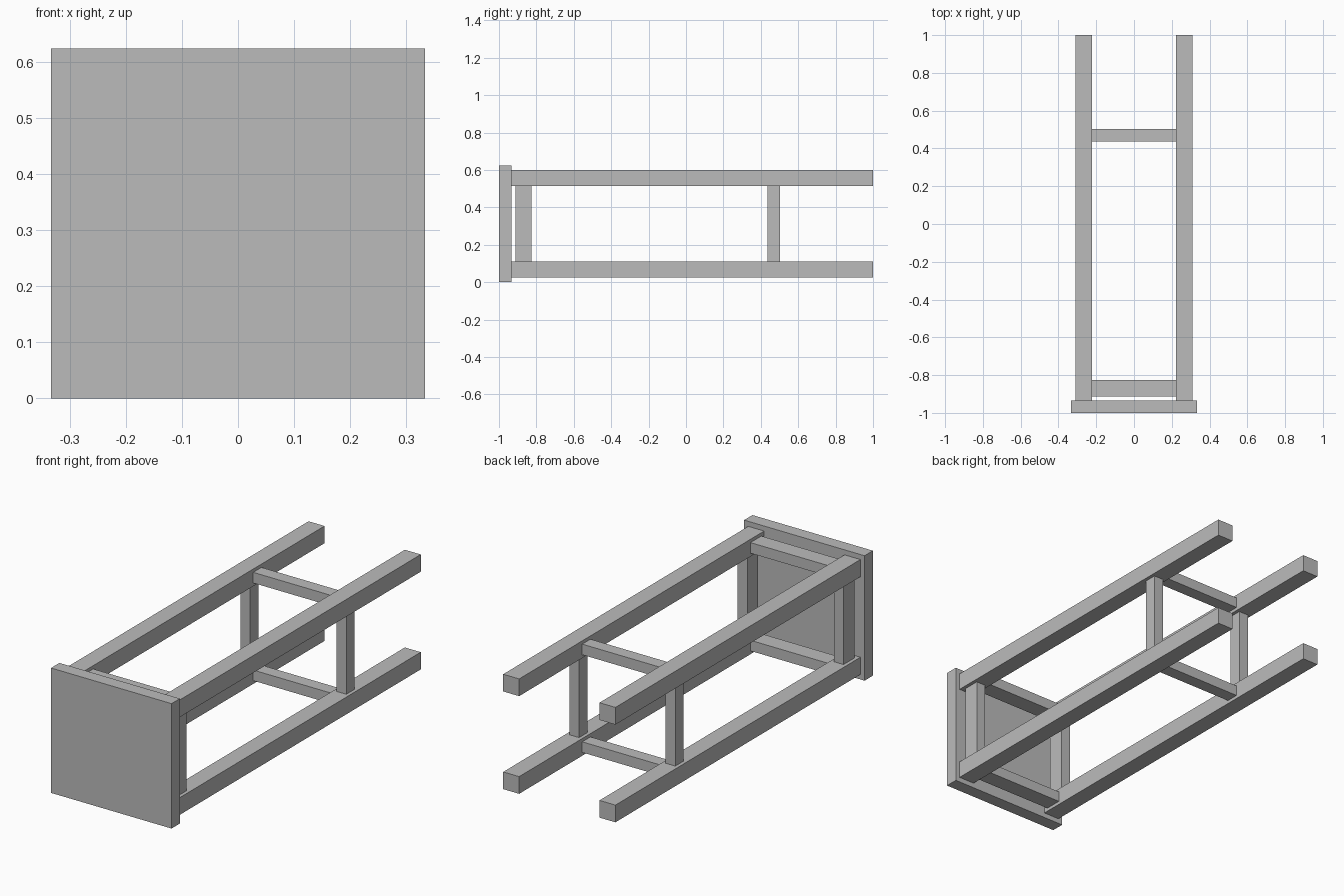
import bpy

if "Cube" in bpy.data.objects:
    bpy.data.objects.remove(bpy.data.objects["Cube"])

wood = bpy.data.materials.new("plain grey")
wood.diffuse_color = (0.5, 0.5, 0.5, 1)
wood.use_nodes = True
wood.node_tree.nodes["Principled BSDF"].inputs["Base Color"].default_value = wood.diffuse_color


def box(name, x, y, z):
    """Box spanning the (min, max) ranges on each axis."""
    spans = (x, y, z)
    bpy.ops.mesh.primitive_cube_add(size=1, location=[(a + b) / 2 for a, b in spans])
    ob = bpy.context.object
    ob.name = name
    ob.scale = [b - a for a, b in spans]
    bpy.ops.object.transform_apply(location=False, rotation=False, scale=True)
    ob.data.materials.append(wood)
    return ob


def around(c, width):
    return (c - width / 2, c + width / 2)


MID = 0.312            # height of the stool's axis, lying on its side
LEG_X, LEG_Z = 0.266, 0.244
LEG_W, LEG_H = 0.088, 0.086

# Seat slab
box("seat", (-0.333, 0.333), (-1, -0.934), (0, 0.624))

# Four legs
for sx in (-1, 1):
    for sz in (-1, 1):
        box("leg", around(sx * LEG_X, LEG_W), (-0.934, 1), around(MID + sz * LEG_Z, LEG_H))

# Rails between the legs: a deep frame under the seat, a slimmer one near the feet
for name, y, thick in (("apron", (-0.912, -0.826), 0.053),
                       ("stretcher", (0.437, 0.502), 0.053)):
    for s in (-1, 1):
        inner_x, inner_z = LEG_X - LEG_W / 2, LEG_Z - LEG_H / 2
        box(name + "_across", (-inner_x, inner_x), y, around(MID + s * LEG_Z, thick))
        box(name + "_side", around(s * LEG_X, thick), y, (MID - inner_z, MID + inner_z))
